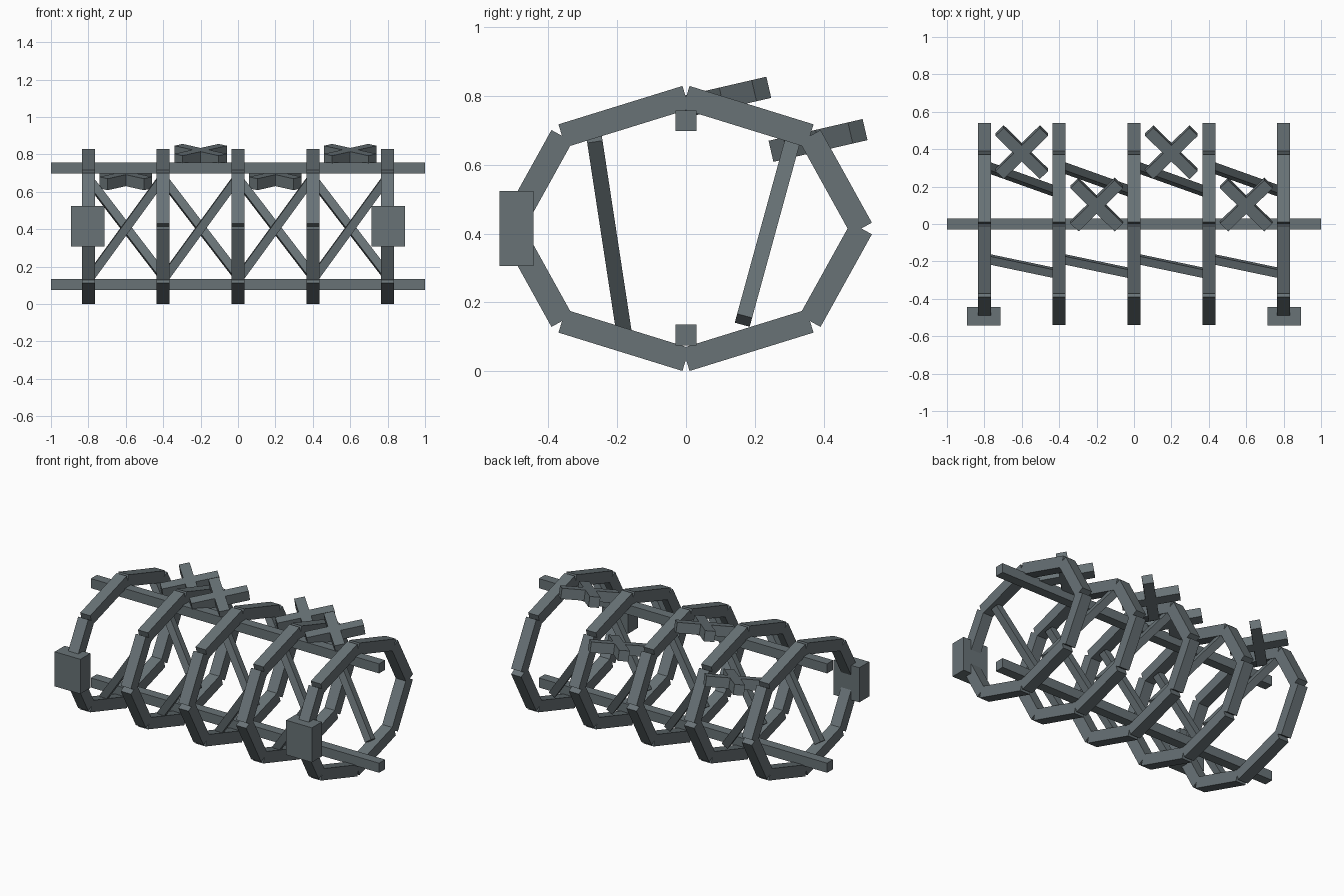
import bpy
from math import cos, sin, pi, radians
from mathutils import Vector, Matrix, Euler

cube = bpy.data.objects.get("Cube")
if cube:
    bpy.data.objects.remove(cube, do_unlink=True)

# Single painted steel colour
steel = bpy.data.materials.new("slate_grey_steel")
steel.use_nodes = True
steel.diffuse_color = (0.14, 0.17, 0.183, 1)
steel.node_tree.nodes["Principled BSDF"].inputs["Base Color"].default_value = steel.diffuse_color


def box(name, centre, size, rotation=Matrix.Identity(3)):
    bpy.ops.mesh.primitive_cube_add(size=1)
    obj = bpy.context.object
    obj.name = name
    obj.data.materials.append(steel)
    obj.matrix_world = (Matrix.Translation(centre) @ rotation.to_4x4()
                        @ Matrix.Diagonal((*size, 1)))
    return obj


def beam(name, start, end, width):
    """Square bar between two points, one side kept square to the x axis."""
    start, end = Vector(start), Vector(end)
    along = (end - start).normalized()
    side = Vector((1, 0, 0)).cross(along).normalized()
    rotation = Matrix((side.cross(along), side, along)).transposed()
    return box(name, (start + end) / 2, (width, width, (end - start).length), rotation)


RING_X = [-0.8, -0.4, 0, 0.4, 0.8]
MID_Z = 0.415


def ring_point(x, i):
    a = i * pi / 4
    return (x, 0.51 * sin(a), MID_Z + 0.381 * cos(a))


# Eight-sided rib rings
for n, x in enumerate(RING_X):
    for i in range(8):
        beam(f"ring_{n + 1}_segment_{i + 1}", ring_point(x, i), ring_point(x, i + 1), 0.07)

# Long rails through the top and bottom of the rings
for name, z in (("top_rail", 0.728), ("bottom_rail", 0.105)):
    box(name, (0, 0, z), (2, 0.06, 0.06))

# Diagonal braces on the front and back of every bay
for n, (a, b) in enumerate(zip(RING_X, RING_X[1:])):
    beam(f"front_brace_{n + 1}", (a, -0.183, 0.13), (b, -0.267, 0.68), 0.045)
    beam(f"back_brace_{n + 1}", (a, 0.31, 0.67), (b, 0.167, 0.148), 0.045)

# Mounting blocks on the front of the end rings
for name, x in (("right_block", -0.803), ("left_block", 0.803)):
    box(name, (x, -0.493, MID_Z), (0.178, 0.098, 0.217))

# Tilted cross pieces, alternating low at the back and high at the middle
tilt = Euler((radians(13), 0, 0)).to_matrix()
for n, x in enumerate((-0.6, -0.2, 0.2, 0.6)):
    y, z = ((0.384, 0.671), (0.104, 0.794))[n % 2]
    for arm, angle in (("a", 45), ("b", -45)):
        turn = Euler((0, 0, radians(angle))).to_matrix()
        box(f"cross_{n + 1}_arm_{arm}", (x, y, z), (0.335, 0.062, 0.063), tilt @ turn)
